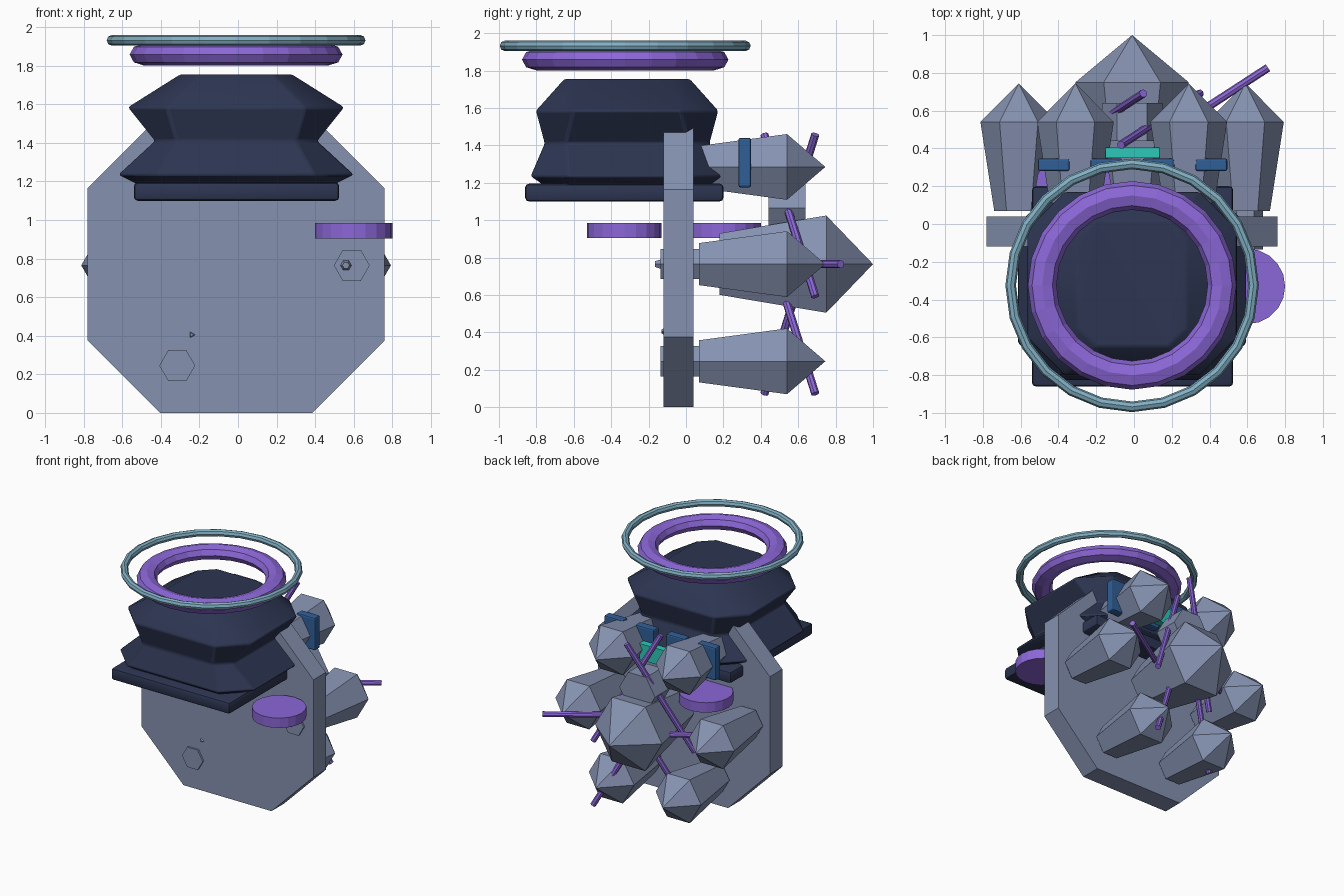
import bpy, bmesh, math
from mathutils import Matrix, Vector, Euler

if "Cube" in bpy.data.objects:
    bpy.data.objects.remove(bpy.data.objects["Cube"])


def material(name, rgb):
    m = bpy.data.materials.new(name)
    m.diffuse_color = (*rgb, 1)
    m.use_nodes = True
    m.node_tree.nodes["Principled BSDF"].inputs["Base Color"].default_value = m.diffuse_color
    return m


GREY = material("slate grey", (0.235, 0.285, 0.435))
DARK = material("dark navy", (0.026, 0.036, 0.084))
PURPLE = material("violet", (0.26, 0.135, 0.68))
PALE = material("pale blue", (0.22, 0.43, 0.55))
BLUE = material("mid blue", (0.03, 0.115, 0.31))
TEAL = material("teal", (0.026, 0.58, 0.48))


def finish(name, bm, mat):
    bmesh.ops.recalc_face_normals(bm, faces=bm.faces[:])
    me = bpy.data.meshes.new(name)
    bm.to_mesh(me)
    bm.free()
    ob = bpy.data.objects.new(name, me)
    me.materials.append(mat)
    bpy.context.collection.objects.link(ob)
    return ob


def loft(name, rings, mat):
    """Skin a list of equal-sized point rings and cap both ends."""
    bm = bmesh.new()
    loops = [[bm.verts.new(p) for p in ring] for ring in rings]
    n = len(loops[0])
    for a, b in zip(loops, loops[1:]):
        for i in range(n):
            j = (i + 1) % n
            bm.faces.new((a[i], a[j], b[j], b[i]))
    bm.faces.new(loops[0])
    bm.faces.new(loops[-1])
    bmesh.ops.remove_doubles(bm, verts=bm.verts[:], dist=0.0001)
    return finish(name, bm, mat)


def hex_y(name, x, z, stations, mat, sides=6):
    """Solid along y; stations are (y, radius)."""
    rings = [[(x + r * math.cos(k * math.tau / sides), y,
               z + r * math.sin(k * math.tau / sides)) for k in range(sides)]
             for y, r in stations]
    return loft(name, rings, mat)


def box(name, lo, hi, mat, bevel=0.0):
    bm = bmesh.new()
    lo, hi = Vector(lo), Vector(hi)
    bmesh.ops.create_cube(bm, size=1, matrix=Matrix.Translation((lo + hi) / 2)
                          @ Matrix.Diagonal((*(hi - lo), 1)))
    if bevel:
        bmesh.ops.bevel(bm, geom=bm.edges[:], offset=bevel, segments=2,
                        affect='EDGES', profile=0.5)
    return finish(name, bm, mat)


def cylinder(name, centre, radius, length, mat, sides, rot=(0, 0, 0)):
    bm = bmesh.new()
    bmesh.ops.create_cone(bm, cap_ends=True, segments=sides, radius1=radius,
                          radius2=radius, depth=length,
                          matrix=Matrix.Translation(centre) @ Euler(rot).to_matrix().to_4x4())
    return finish(name, bm, mat)


def ring(name, centre, major, minor, height, mat, n=24, m=8):
    bm = bmesh.new()
    grid = []
    for i in range(n):
        a = i * math.tau / n
        row = []
        for j in range(m):
            b = j * math.tau / m
            r = major + minor * math.cos(b)
            row.append(bm.verts.new((centre[0] + r * math.cos(a),
                                     centre[1] + r * math.sin(a),
                                     centre[2] + height * math.sin(b))))
        grid.append(row)
    for i in range(n):
        for j in range(m):
            p, q = grid[i], grid[(i + 1) % n]
            bm.faces.new((p[j], q[j], q[(j + 1) % m], p[(j + 1) % m]))
    return finish(name, bm, mat)


def chamfered(cx, cy, hx, hy, c):
    """Corner points of a rectangle with cut corners."""
    pts = [(hx, -hy + c), (hx, hy - c), (hx - c, hy), (-hx + c, hy),
           (-hx, hy - c), (-hx, -hy + c), (-hx + c, -hy), (hx - c, -hy)]
    return [(cx + x, cy + y) for x, y in pts]


CX, CZ = -0.01, 0.765

# octagonal back plate
outline = chamfered(CX, 0.77, 0.77, 0.77, 0.375)
loft("back_plate", [[(x, y, z) for x, z in outline] for y in (-0.12, 0.04)], GREY)

# folded bellows on a square base
folds = [(1.19, 0.52, 0.45, 0.14), (1.235, 0.61, 0.515, 0.2), (1.41, 0.42, 0.44, 0.11),
         (1.585, 0.56, 0.487, 0.2), (1.755, 0.29, 0.335, 0.1)]
bellows = loft("bellows", [[(x, y, z) for x, y in chamfered(CX, -0.315, hx, hy, c)]
                           for z, hx, hy, c in folds], DARK)
bev = bellows.modifiers.new("soft_edges", 'BEVEL')
bev.width = 0.012
bev.segments = 2
box("bellows_base", (-0.54, -0.86, 1.10), (0.525, 0.2, 1.195), DARK, 0.02)

# floating rings
ring("inner_ring", (CX, -0.325, 1.858), 0.476, 0.076, 0.057, PURPLE)
ring("outer_ring", (CX, -0.325, 1.932), 0.643, 0.028, 0.028, PALE)

# round pads in front of and behind the plate
cylinder("front_pad", (0.6, -0.33, 0.945), 0.2, 0.08, PURPLE, 20)
cylinder("rear_pad", (-0.32, 0.2, 0.945), 0.2, 0.08, PURPLE, 20)

# crystals: one large in the middle, six around it
hex_y("centre_crystal", CX, CZ, [(0.18, 0.19), (0.75, 0.3), (1.0, 0.0)], GREY)
for k in range(6):
    a = k * math.pi / 3
    x, z = CX + 0.6 * math.cos(a), CZ + 0.6 * math.sin(a)
    hex_y("outer_crystal", x, z, [(0.07, 0.13), (0.54, 0.203), (0.745, 0.0)], GREY)
    if k in (0, 4):
        hex_y("crystal_stub", x if k == 0 else -0.315, z, [(-0.135, 0.093), (0.08, 0.093)], GREY)
    # slanted rod sitting between the crystals
    centre = (CX + 0.3 * math.cos(a), 0.555, CZ + 0.3 * math.sin(a))
    tilt = math.radians((90, -30, 30, 90, 30, -30)[k])
    cylinder("rod", centre, 0.022, 1.0, PURPLE, 8, (0, tilt, math.radians(33)))

# stub at the second lower position and hexagonal connector above the centre
hex_y("connector", CX, 1.065, [(0.44, 0.16), (0.64, 0.16)], GREY)

# small chips on the plate front
hex_y("large_chip", 0.56, CZ, [(-0.165, 0.018), (-0.11, 0.038)], GREY)
hex_y("small_chip", -0.24, 0.405, [(-0.13, 0.012), (-0.11, 0.025)], GREY, 3)

# row of upright panels and a bright block
for x in (-0.425, -0.147, 0.13, 0.41):
    box("panel", (x - 0.084, 0.28, 1.175), (x + 0.084, 0.348, 1.44), BLUE, 0.012)
box("bright_block", (-0.15, 0.35, 1.2), (0.135, 0.405, 1.33), TEAL)

# smooth the soft parts
for ob in bpy.data.objects:
    ob.select_set(ob.name.startswith("bellows"))
bpy.context.view_layer.objects.active = bellows
bpy.ops.object.shade_smooth_by_angle(angle=math.radians(35))
